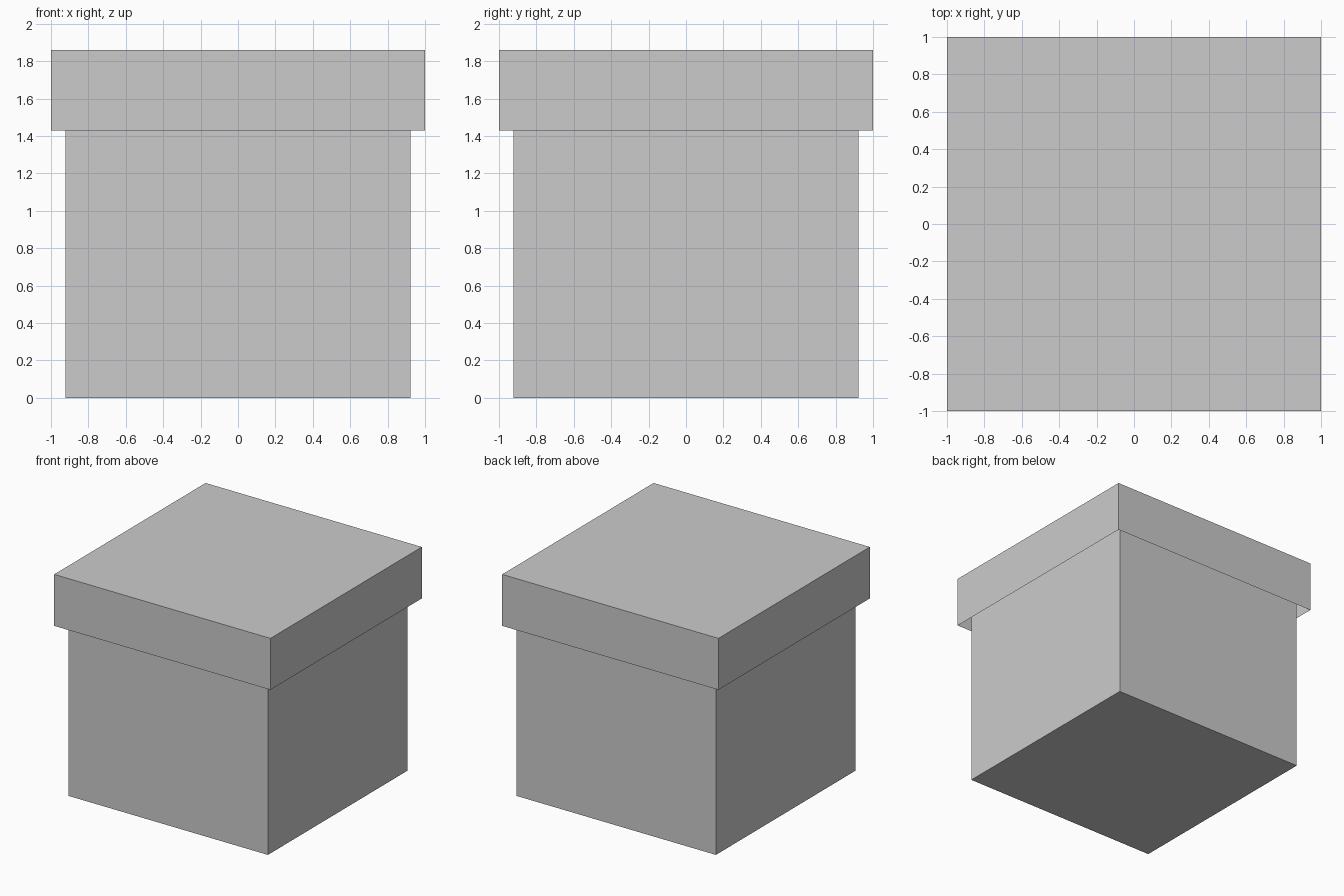
import bpy, bmesh

if "Cube" in bpy.data.objects:
    bpy.data.objects.remove(bpy.data.objects["Cube"])


def open_box(name, half, z0, z1, wall, open_top):
    """Square box with one open end and walls thickened inward."""
    bm = bmesh.new()
    bmesh.ops.create_cube(bm, size=1)
    for v in bm.verts:
        v.co.x *= 2 * half
        v.co.y *= 2 * half
        v.co.z = z1 if v.co.z > 0 else z0
    sign = 1 if open_top else -1
    # Inset the open end and push it inward to hollow the box
    end = max(bm.faces, key=lambda f: sign * f.calc_center_median().z)
    bmesh.ops.inset_region(bm, faces=[end], thickness=wall, use_even_offset=True)
    for v in end.verts:
        v.co.z = z0 + wall if open_top else z1 - wall
    bmesh.ops.recalc_face_normals(bm, faces=bm.faces)
    mesh = bpy.data.meshes.new(name)
    bm.to_mesh(mesh)
    bm.free()
    obj = bpy.data.objects.new(name, mesh)
    bpy.context.collection.objects.link(obj)
    return obj


# Box body, open at the top under the lid
open_box("box_body", 0.923, 0.0, 1.83, 0.025, True)
# Overhanging lid, hollow from below with a gap around the body
open_box("lid", 1.0, 1.43, 1.86, 0.025, False)
